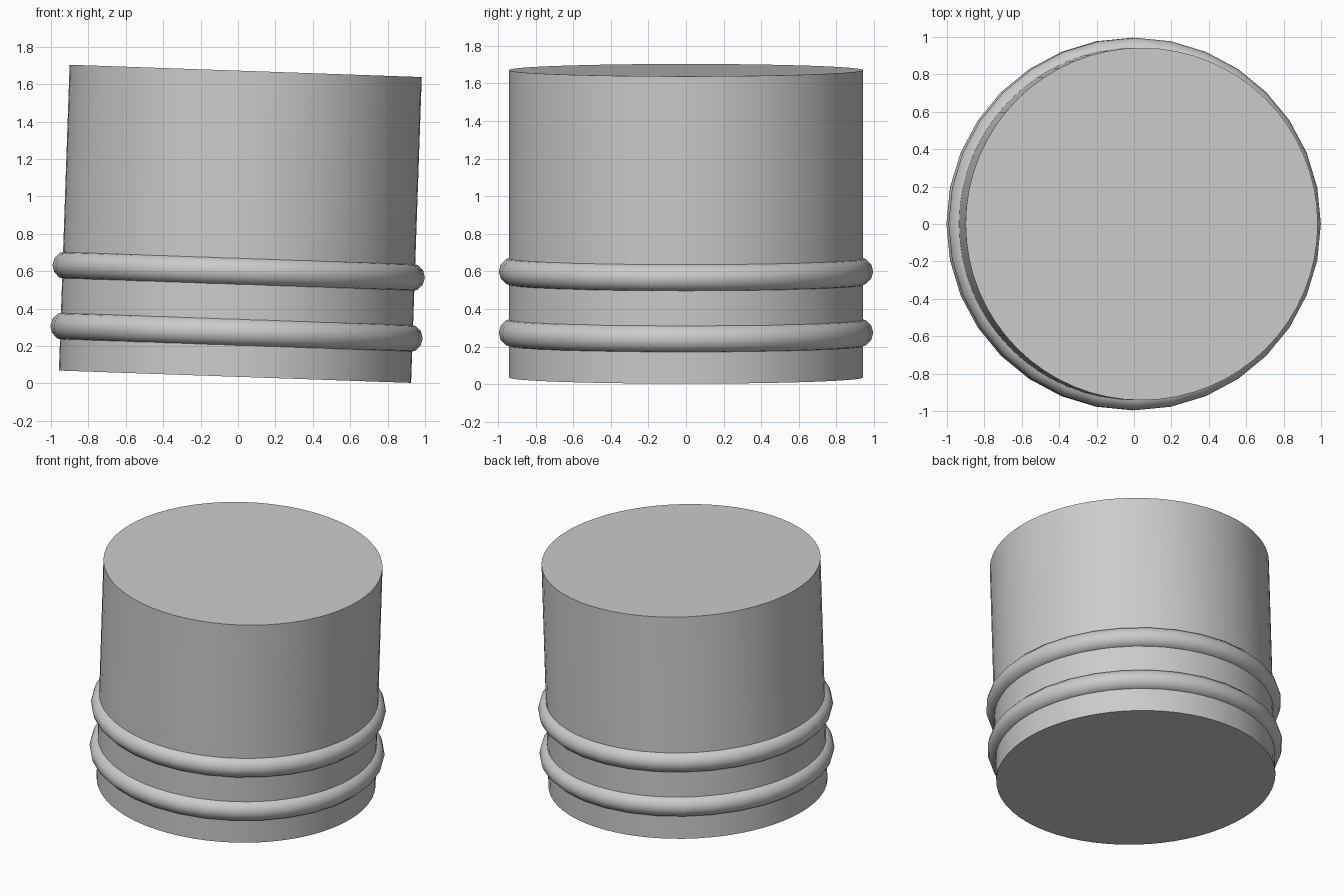
import bpy, math
from mathutils import Matrix, Vector

cube = bpy.data.objects.get("Cube")
if cube:
    bpy.data.objects.remove(cube, do_unlink=True)

TILT = math.radians(2)
AXIS = Vector((math.sin(TILT), 0, math.cos(TILT)))
BASE = Vector((-0.016, 0, 0.036))      # centre of the lower cap
LENGTH, RADIUS = 1.636, 0.942

grey = bpy.data.materials.new("plain grey")
grey.use_nodes = True
colour = (0.6, 0.6, 0.6, 1)
grey.diffuse_color = colour
grey.node_tree.nodes["Principled BSDF"].inputs["Base Color"].default_value = colour


def finish(name, angle):
    obj = bpy.context.object
    obj.name = name
    obj.data.materials.append(grey)
    bpy.ops.object.shade_smooth_by_angle(angle=math.radians(angle))
    return obj


def place(obj, distance):
    """Tilt a part and slide it along the shared axis."""
    obj.matrix_world = Matrix.Translation(BASE + AXIS * distance) @ Matrix.Rotation(TILT, 4, "Y")


# Main drum
bpy.ops.mesh.primitive_cylinder_add(vertices=64, radius=RADIUS, depth=LENGTH)
place(finish("drum_body", 30), LENGTH / 2)

# Two rounded bands around the lower half
for name, distance in (("lower_band", 0.238), ("upper_band", 0.564)):
    bpy.ops.mesh.primitive_torus_add(major_radius=0.92, minor_radius=0.076,
                                     major_segments=32, minor_segments=12)
    place(finish(name, 40), distance)
